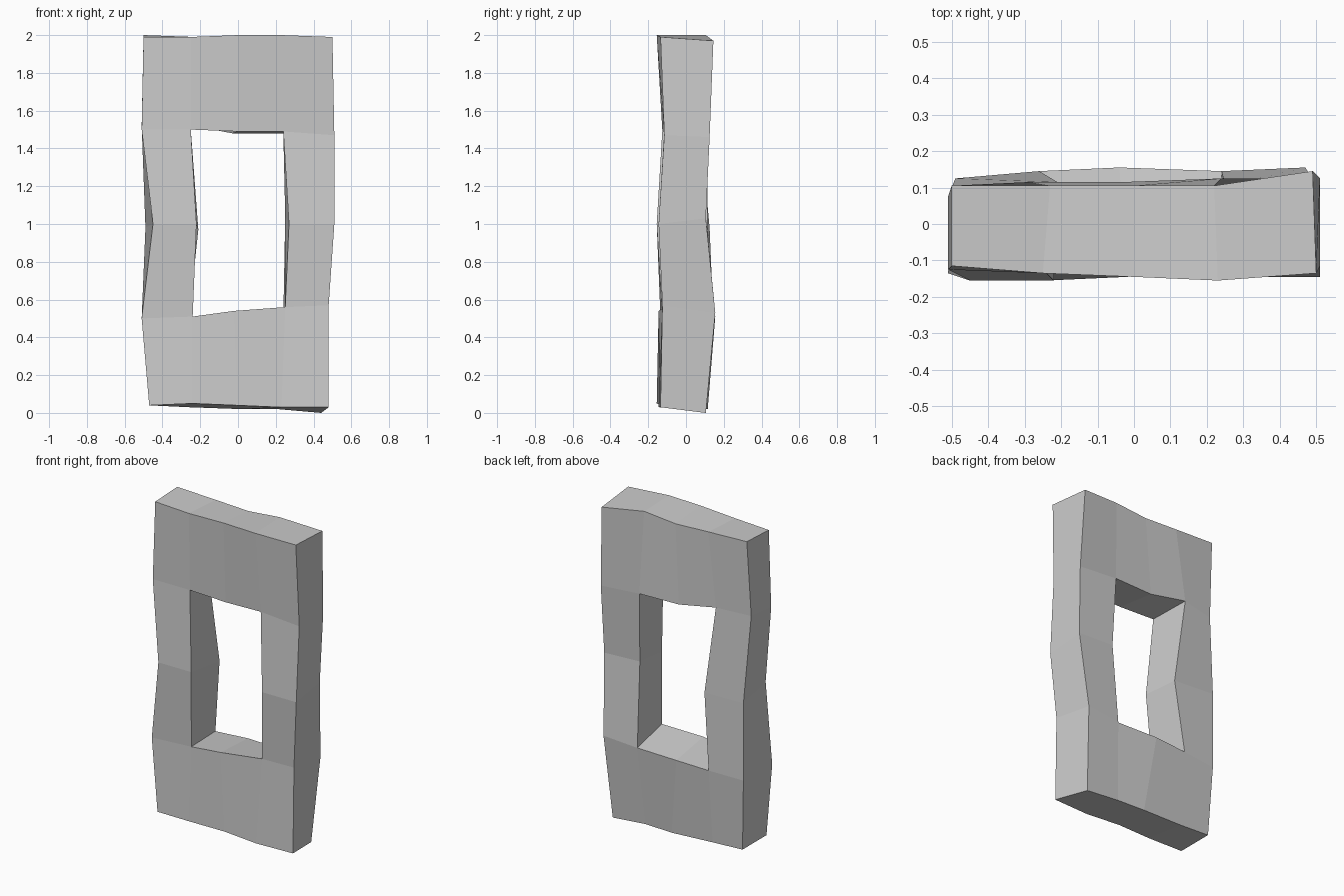
import bpy, bmesh

if "Cube" in bpy.data.objects:
    bpy.data.objects.remove(bpy.data.objects["Cube"])

# Nominal 5 x 5 grid (x step 0.25, z step 0.5, faces at y = -/+0.125) with the centre open.
# Hand-worn offsets in hundredths (dx, dy, dz), one row per height, bottom to top.
FRONT = [
    [(3, -1, 4), (1, -3, 5), (0, -1, 4), (-2, -2, 3), (-2, -1, 3)],
    [(-1, -1, 0), (1, 0, 1), (-2, -2, 4), (0, 1, 6), (-2, 0, 7)],
    [(5, -3, 0), (3, -3, 0), None, (2, -2, 0), (1, -2, 0)],
    [(-1, 0, 0), (0, 0, 0), (0, 0, -1), (-1, 1, -1), (1, 1, -3)],
    [(0, 1, -1), (0, -1, -1), (0, -2, 0), (-2, -3, 0), (0, -1, -1)],
]
BACK = [
    [(3, -2, 4), (-1, -2, 3), (2, -1, 2), (-4, -2, 2), (-6, -2, 0)],
    [(1, 0, -1), (-1, 2, 0), (-4, 3, 1), (-1, 2, 1), (-3, 3, 3)],
    [(1, 0, -2), (4, -1, -3), None, (0, -2, 4), (0, -2, 3)],
    [(-1, -5, 2), (-4, -1, 3), (-3, -1, -2), (-1, 0, -2), (1, 0, -4)],
    [(0, -2, 0), (2, -2, -1), (0, -2, -2), (-3, -2, 0), (-1, 2, -3)],
]


def add_layer(bm, offsets, y):
    return [[None if o is None else bm.verts.new((
        -0.5 + 0.25 * i + o[0] / 100,
        y + o[1] / 100,
        0.5 * j + o[2] / 100)) for i, o in enumerate(row)]
        for j, row in enumerate(offsets)]


bm = bmesh.new()
front = add_layer(bm, FRONT, -0.125)
back = add_layer(bm, BACK, 0.125)

# Front and back panels, leaving the four middle cells open
solid = {(i, j) for i in range(4) for j in range(4)} - {(1, 1), (1, 2), (2, 1), (2, 2)}
for i, j in solid:
    ring = [(i, j), (i + 1, j), (i + 1, j + 1), (i, j + 1)]
    bm.faces.new([front[b][a] for a, b in ring])
    bm.faces.new([back[b][a] for a, b in reversed(ring)])
    # Side walls wherever the neighbouring cell is empty
    for k, (di, dj) in enumerate([(0, -1), (1, 0), (0, 1), (-1, 0)]):
        if (i + di, j + dj) not in solid:
            (a, b), (c, d) = ring[k], ring[(k + 1) % 4]
            bm.faces.new([front[d][c], front[b][a], back[b][a], back[d][c]])

bmesh.ops.recalc_face_normals(bm, faces=bm.faces)
mesh = bpy.data.meshes.new("stone_window_frame")
bm.to_mesh(mesh)
bm.free()
frame = bpy.data.objects.new("stone_window_frame", mesh)
bpy.context.collection.objects.link(frame)
